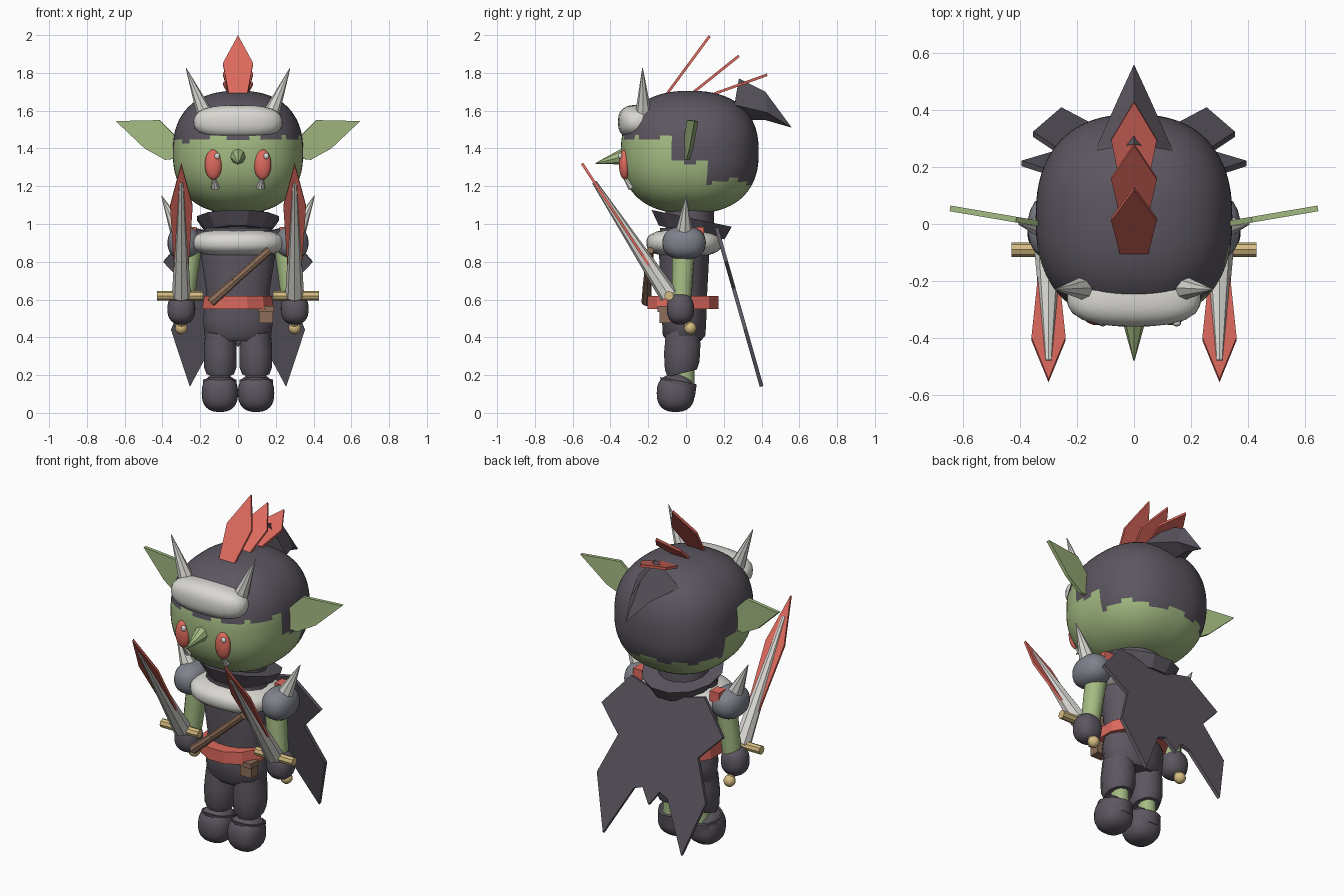
import bpy, bmesh, math
from mathutils import Vector

cube = bpy.data.objects.get("Cube")
if cube:
    bpy.data.objects.remove(cube, do_unlink=True)


def material(name, *rgb):
    m = bpy.data.materials.new(name)
    m.use_nodes = True
    m.diffuse_color = (*rgb, 1)
    m.node_tree.nodes["Principled BSDF"].inputs["Base Color"].default_value = (*rgb, 1)
    return m


GREEN = material("green skin", .37, .50, .225)
DARK = material("dark cloth", .107, .093, .117)
RED = material("red", .73, .144, .112)
WHITE = material("pale fur and blade", .70, .69, .65)
STEEL = material("steel grey", .21, .22, .26)
GOLD = material("gold", .66, .50, .22)
BROWN = material("brown leather", .27, .155, .10)


def finish(name, bm, mats):
    bmesh.ops.recalc_face_normals(bm, faces=bm.faces)
    me = bpy.data.meshes.new(name)
    bm.to_mesh(me)
    bm.free()
    for m in mats:
        me.materials.append(m)
    ob = bpy.data.objects.new(name, me)
    bpy.context.collection.objects.link(ob)
    return ob


def ball(name, center, radii, mat, power=2.0, segs=24, rings=16, rule=None, mat2=None):
    """Rounded ball; a higher power makes it boxier."""
    bm = bmesh.new()
    bmesh.ops.create_uvsphere(bm, u_segments=segs, v_segments=rings, radius=1)
    for v in bm.verts:
        n = sum(abs(c) ** power for c in v.co) ** (1 / power)
        v.co = Vector(center) + Vector(c / n * r for c, r in zip(v.co, radii))
    for f in bm.faces:
        f.smooth = True
        if rule and rule(f.calc_center_median()):
            f.material_index = 1
    return finish(name, bm, [mat, mat2] if mat2 else [mat])


def rod(name, a, b, r0, r1, mat, sides=8, smooth=False):
    """Cylinder or cone between two points."""
    a, b = Vector(a), Vector(b)
    bm = bmesh.new()
    bmesh.ops.create_cone(bm, cap_ends=True, segments=sides, radius1=r0, radius2=r1,
                          depth=(b - a).length)
    q = (b - a).to_track_quat('Z', 'Y')
    for v in bm.verts:
        v.co = q @ v.co + (a + b) / 2
    for f in bm.faces:
        f.smooth = smooth and len(f.verts) == 4
    return finish(name, bm, [mat])


def lathe(name, rings, mat, center=(0, 0), sides=16, tilt=0, smooth=True):
    """Stack of elliptical rings (z, rx, ry); tilt lowers or raises the back."""
    bm = bmesh.new()
    loops = []
    for z, rx, ry in rings:
        ang = [2 * math.pi * (i + .5) / sides for i in range(sides)]
        loops.append([bm.verts.new((center[0] + rx * math.cos(t), center[1] + ry * math.sin(t),
                                    z + tilt * ry * math.sin(t))) for t in ang])
    for lo, hi in zip(loops, loops[1:]):
        for i in range(sides):
            j = (i + 1) % sides
            bm.faces.new((lo[i], lo[j], hi[j], hi[i])).smooth = smooth
    bm.faces.new(loops[0])
    bm.faces.new(loops[-1])
    return finish(name, bm, [mat])


def plate(name, pts, origin, u, v, thick, mat):
    """Flat outline in the plane of u and v, given a thickness."""
    u, v = Vector(u).normalized(), Vector(v).normalized()
    n = u.cross(v) * thick
    bm = bmesh.new()
    f = bm.faces.new([bm.verts.new(Vector(origin) + u * a + v * b - n / 2) for a, b in pts])
    new = bmesh.ops.extrude_face_region(bm, geom=[f])["geom"]
    for w in new:
        if isinstance(w, bmesh.types.BMVert):
            w.co += n
    return finish(name, bm, [mat])


def mirrored(half):
    """Close a half outline by reflecting it across the middle."""
    return half + [(-a, b) for a, b in reversed(half) if a > 0]


def box(name, center, size, mat):
    w, h = size[0] / 2, size[2] / 2
    return plate(name, [(-w, -h), (w, -h), (w, h), (-w, h)], center,
                 (1, 0, 0), (0, 0, 1), size[1], mat)


# Head with a ragged hood line
def hooded(c):
    edge = 1.45 if c.y < -.07 else 1.34 if c.y < .1 else 1.22
    return c.z > edge + .015 * math.sin(31 * c.x + 23 * c.y)


ball("head", (0, .02, 1.38), (.345, .365, .325), GREEN, 2.4, 72, 48, hooded, DARK)
rod("nose", (0, -.30, 1.365), (0, -.48, 1.32), .052, .002, GREEN)
ball("fur_brow", (0, -.26, 1.54), (.235, .1, .09), WHITE, 2.6)

# Hood point at the back
bm = bmesh.new()
rows = [[bm.verts.new(p) for p in ((0, y0, z0), (w, y1, z1), (0, y2, z2), (-w, y1, z1))]
        for w, y0, z0, y1, z1, y2, z2 in ((.138, .28, 1.77, .256, 1.63, .3, 1.55),
                                        (.06, .42, 1.7, .43, 1.59, .42, 1.55))]
tip = bm.verts.new((0, .56, 1.51))
for i in range(4):
    j = (i + 1) % 4
    bm.faces.new((rows[0][i], rows[0][j], rows[1][j], rows[1][i]))
    bm.faces.new((rows[1][i], rows[1][j], tip))
bm.faces.new(rows[0])
finish("hood_point", bm, [DARK])

# Crest of three feathers
for k, (y0, y1, z1) in enumerate(((-.10, .125, 1.995), (.03, .28, 1.89), (.15, .43, 1.79))):
    d = Vector((0, y1 - y0, z1 - 1.69))
    n = d.length
    plate(f"crest_feather_{k + 1}", mirrored([(.05, 0), (.08, n * .52), (0, n)]),
          (0, y0, 1.69), (1, 0, 0), d, .014, RED)

# Torso, belt and collars
lathe("torso", [(.38, .15, .09), (.41, .18, .115), (.5, .19, .12), (.58, .175, .12),
                (.64, .17, .125), (.83, .2, .135), (.98, .18, .13)], DARK, (0, -.01))
lathe("belt", [(.55, .195, .195), (.62, .185, .195)], RED, (0, -.015), 12, smooth=False)
ball("fur_collar", (0, -.01, .9), (.25, .2, .075), WHITE, 2.6)
lathe("neck", [(.9, .15, .13), (1.1, .14, .13)], DARK, (0, .02))
lathe("collar", [(.955, .17, .18), (1.03, .225, .22)], DARK, (0, .03), 12, -.21, False)

# Baton and pouch
rod("baton", (-.02, -.205, .695), (.165, -.19, .86), .021, .021, BROWN)
rod("baton_grip", (-.145, -.21, .585), (-.02, -.205, .695), .026, .022, BROWN)
box("pouch", (.148, -.11, .52), (.075, .06, .09), BROWN)
box("pouch_flap", (.148, -.115, .55), (.085, .07, .03), BROWN)

# Cape
cape_half = [(.238, .98), (.395, .80), (.26, .66), (.354, .44), (.255, .14), (.11, .41),
             (.055, .43), (0, .35)]
slope = Vector((0, -.284, 1))
plate("cape", mirrored([(0, .92 * slope.length)] + [(a, b * slope.length) for a, b in cape_half]),
      (0, .44, 0), (1, 0, 0), slope, .02, DARK)

# Everything that comes in pairs
for s, side in ((1, "left"), (-1, "right")):
    # Face
    plate(f"{side}_ear", [(.3, 1.37), (.34, 1.345), (.39, 1.34), (.5, 1.40), (.655, 1.545),
                          (.42, 1.55), (.34, 1.47), (.3, 1.45)],
          (0, -.055, 0), (s, .17, 0), (0, 0, 1), .02, GREEN)
    ball(f"{side}_eye", (s * .13, -.325, 1.315), (.046, .03, .08), RED)
    ball(f"{side}_eye_glint", (s * .13 + .02, -.348, 1.36), (.015, .012, .017), WHITE, segs=10, rings=6)
    rod(f"{side}_tusk", (s * .12, -.285, 1.195), (s * .13, -.335, 1.255), .024, .003, WHITE)
    rod(f"{side}_horn", (s * .17, -.225, 1.57), (s * .275, -.23, 1.825), .046, .002, WHITE)

    # Arm
    rod(f"{side}_arm", (s * .25, -.01, .9), (s * .285, -.025, .58), .062, .052, GREEN, 12, True)
    ball(f"{side}_glove", (s * .3, -.03, .55), (.074, .072, .082), DARK, 2.4)
    ball(f"{side}_shoulder_pad", (s * .285, -.01, .9), (.088, .115, .088), STEEL, 2.3)
    rod(f"{side}_shoulder_spike", (s * .31, -.01, .95), (s * .405, 0, 1.15), .048, .002, WHITE)
    box(f"{side}_shoulder_strap", (s * .25, .06, .955), (.06, .07, .06), RED)

    # Leg
    lathe(f"{side}_trouser", [(.21, .075, .08), (.25, .09, .095), (.34, .09, .1), (.44, .08, .09)],
          DARK, (s * .094, -.02), 12, .25)
    rod(f"{side}_shin", (s * .094, -.005, .1), (s * .094, -.005, .3), .05, .05, GREEN, 10, True)
    ball(f"{side}_boot", (s * .096, -.055, .105), (.096, .1, .1), DARK, 2.5)
    lathe(f"{side}_boot_cuff", [(.1, .09, .09), (.17, .092, .1)], DARK, (s * .096, -.04), 12, -.2)

    # Sword
    x = s * .3
    hilt = Vector((x, -.09, .62))
    axis = Vector((0, -.46, .70)).normalized()
    rod(f"{side}_sword_blade", hilt, hilt + axis * .72, .05, .013, WHITE, 8)
    plate(f"{side}_sword_edge", mirrored([(.03, .05), (.06, .57), (0, .838)]),
          hilt, (1, 0, 0), axis, .014, RED)
    rod(f"{side}_sword_guard", (s * .185, -.09, .62), (s * .43, -.09, .62), .025, .025, GOLD, 8)
    rod(f"{side}_sword_grip", hilt, hilt - axis * .2, .022, .022, GOLD, 8)
    ball(f"{side}_sword_pommel", hilt - axis * .205, (.033, .033, .033), GOLD, segs=12, rings=8)
